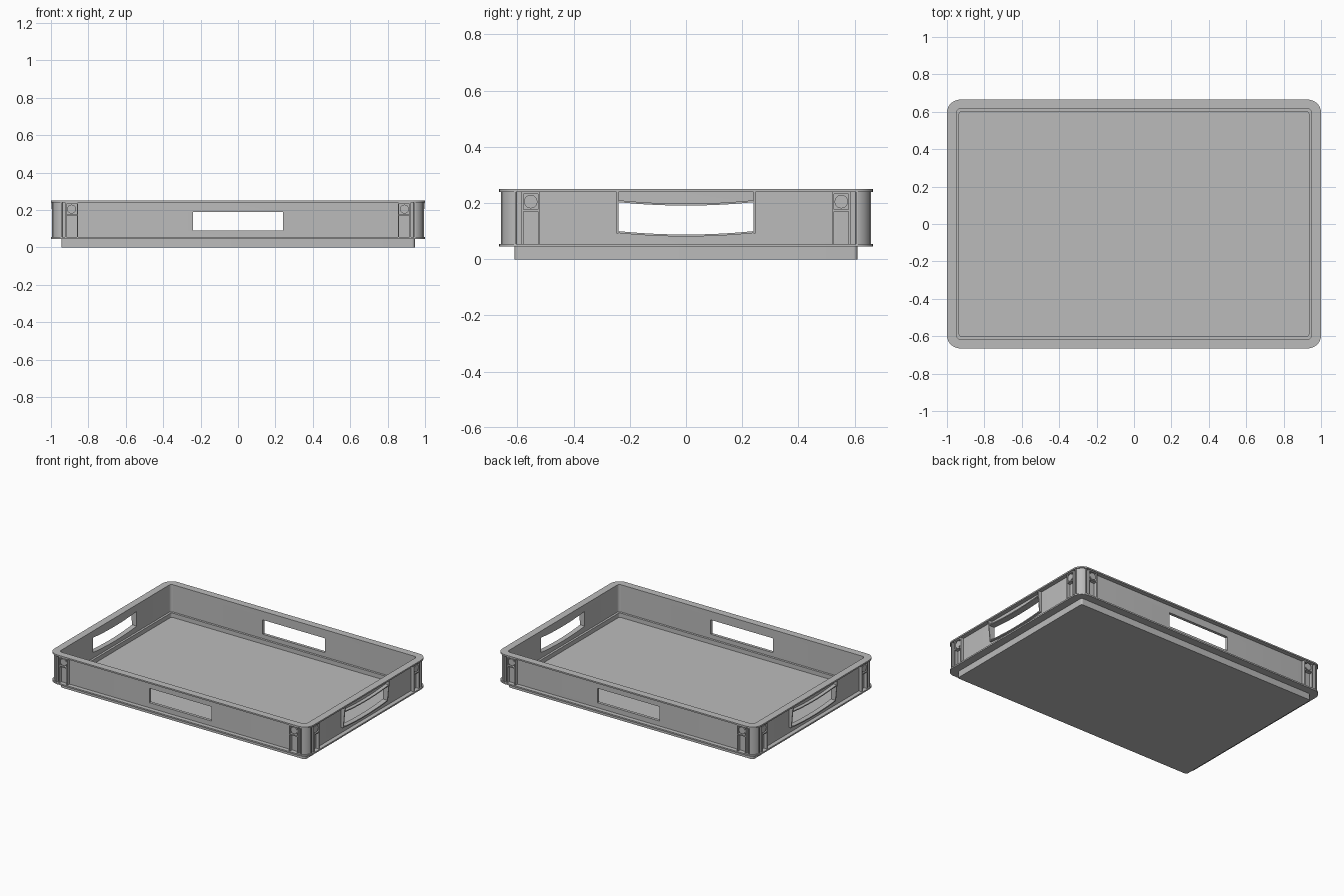
import bpy, bmesh, math
from mathutils import Vector

cube = bpy.data.objects.get("Cube")
if cube:
    bpy.data.objects.remove(cube, do_unlink=True)

HX, HY, R = 1.0, 0.665, 0.07      # outer half sizes and corner radius

grey = bpy.data.materials.new("light grey plastic")
grey.use_nodes = True
grey.diffuse_color = (0.5, 0.5, 0.5, 1)
grey.node_tree.nodes["Principled BSDF"].inputs["Base Color"].default_value = (0.5, 0.5, 0.5, 1)


def finish(name, bm, mirror=(False, False)):
    bmesh.ops.recalc_face_normals(bm, faces=bm.faces)
    me = bpy.data.meshes.new(name)
    bm.to_mesh(me)
    bm.free()
    me.materials.append(grey)
    ob = bpy.data.objects.new(name, me)
    bpy.context.collection.objects.link(ob)
    if any(mirror):
        mod = ob.modifiers.new("mirror", 'MIRROR')
        mod.use_axis = (mirror[0], mirror[1], False)
        mod.use_mirror_merge = False
    return ob


def prism(name, pts, axis, lo, hi, mirror=(True, True)):
    """Extrude a 2D outline along an axis; outline is in the other two axes, in order."""
    bm = bmesh.new()

    def at(p, h):
        c = list(p)
        c.insert(axis, h)
        return bm.verts.new(c)
    a = [at(p, lo) for p in pts]
    b = [at(p, hi) for p in pts]
    bm.faces.new(a)
    bm.faces.new(b)
    for i in range(len(a)):
        j = (i + 1) % len(a)
        bm.faces.new((a[i], a[j], b[j], b[i]))
    return finish(name, bm, mirror)


def box(name, x, y, z, mirror=(True, True)):
    return prism(name, [(x[0], y[0]), (x[1], y[0]), (x[1], y[1]), (x[0], y[1])], 2, *z, mirror)


def smooth(ob):
    bpy.ops.object.select_all(action='DESELECT')
    ob.select_set(True)
    bpy.context.view_layer.objects.active = ob
    bpy.ops.object.shade_smooth_by_angle(angle=math.radians(30))


def ring(inset, steps=8):
    """Rounded rectangle, inset from the outer edge."""
    r = max(R - inset, 0.012)
    cx, cy = HX - inset - r, HY - inset - r
    out = []
    for q, (sx, sy) in enumerate([(1, 1), (-1, 1), (-1, -1), (1, -1)]):
        for i in range(steps + 1):
            a = math.pi / 2 * (q + i / steps)
            out.append((sx * cx + r * math.cos(a), sy * cy + r * math.sin(a)))
    return out


# Tray shell: (inset, height) from the underside, up the outside, down the inside
profile = [(0.055, 0), (0.055, 0.045), (0, 0.045), (0, 0.055), (0.03, 0.055), (0.03, 0.24),
           (0, 0.24), (0, 0.25), (0.05, 0.25), (0.05, 0.06), (0.065, 0.06), (0.065, 0.03)]
bm = bmesh.new()
loops = [[bm.verts.new((x, y, z)) for x, y in ring(d)] for d, z in profile]
for a, b in zip(loops, loops[1:]):
    for i in range(len(a)):
        j = (i + 1) % len(a)
        bm.faces.new((a[i], a[j], b[j], b[i]))
bm.faces.new(loops[0])
bm.faces.new(loops[-1])
tray = finish("tray_shell", bm)

# Hand holes: straight on the long walls, sagging on the short walls
W, N = 0.24, 12


def sag(z, reverse=False):
    ys = [W * (2 * i / N - 1) for i in range(N + 1)]
    if reverse:
        ys.reverse()
    return [(y, z - 0.012 * (1 - (y / W) ** 2)) for y in ys]


cutters = [
    prism("long_side_cutter", [(-W, 0.09), (W, 0.09), (W, 0.19), (-W, 0.19)], 1, -0.8, 0.8, (False, False)),
    prism("short_side_cutter", sag(0.1) + sag(0.203, True), 0, -1.2, 1.2, (False, False)),
]
bpy.context.view_layer.objects.active = tray
for c in cutters:
    c.hide_render = True
    mod = tray.modifiers.new("hole", 'BOOLEAN')
    mod.operation = 'DIFFERENCE'
    mod.solver = 'EXACT'
    mod.object = c
    bpy.ops.object.modifier_apply(modifier=mod.name)
for c in cutters:
    bpy.data.objects.remove(c, do_unlink=True)
smooth(tray)

# Handle surround on the short walls: tapered side fins and curved lips
prism("handle_fin", [(0.965, 0.092), (0.985, 0.092), (0.999, 0.241), (0.965, 0.241)], 1, W, W + 0.007)
smooth(prism("handle_lower_lip", sag(0.093) + sag(0.1, True), 0, 0.965, 0.986, (True, False)))
smooth(prism("handle_upper_lip", sag(0.203) + sag(0.21, True), 0, 0.965, 0.995, (True, False)))

# Corner posts: upright ribs, cross bars and a round boss on each wall
Z = (0.054, 0.241)


def post(side, u0, u1, wall, extra):
    """Ribs on one wall; u runs along the wall and wall is the outer limit."""
    t, d = 0.007, (wall - 0.034, wall - 0.006)

    def rib(name, u, z, depth=d):
        x, y = (u, depth) if side == "long" else (depth, u)
        box(f"{side}_{name}", x, y, z)
    rib("inner_post_rib", (u0, u0 + t), Z)
    rib("outer_post_rib", (u1 - t, u1), Z)
    rib("corner_rib", (extra, extra + t), Z)
    rib("lower_cross_bar", (u0, u1), (0.170, 0.177))
    rib("upper_cross_bar", (u0, u1), (0.233, 0.241))
    # Round boss in the upper cell
    mid = (u0 + u1) / 2
    pts = [(mid + 0.024 * math.cos(i * math.tau / 20), 0.205 + 0.024 * math.sin(i * math.tau / 20))
           for i in range(20)]
    smooth(prism(f"{side}_boss", pts, 1 if side == "long" else 0, wall - 0.034, wall - 0.01))


post("long", 0.855, 0.925, HY, 0.942)
post("short", 0.52, 0.585, HX, 0.605)

# Rounded corner columns
arc = [math.radians(12 + 66 * i / 8) for i in range(9)]
cx, cy = HX - R, HY - R
pts = [(cx + 0.062 * math.cos(a), cy + 0.062 * math.sin(a)) for a in arc]
pts += [(cx + 0.032 * math.cos(a), cy + 0.032 * math.sin(a)) for a in reversed(arc)]
smooth(prism("corner_column", pts, 2, *Z))
